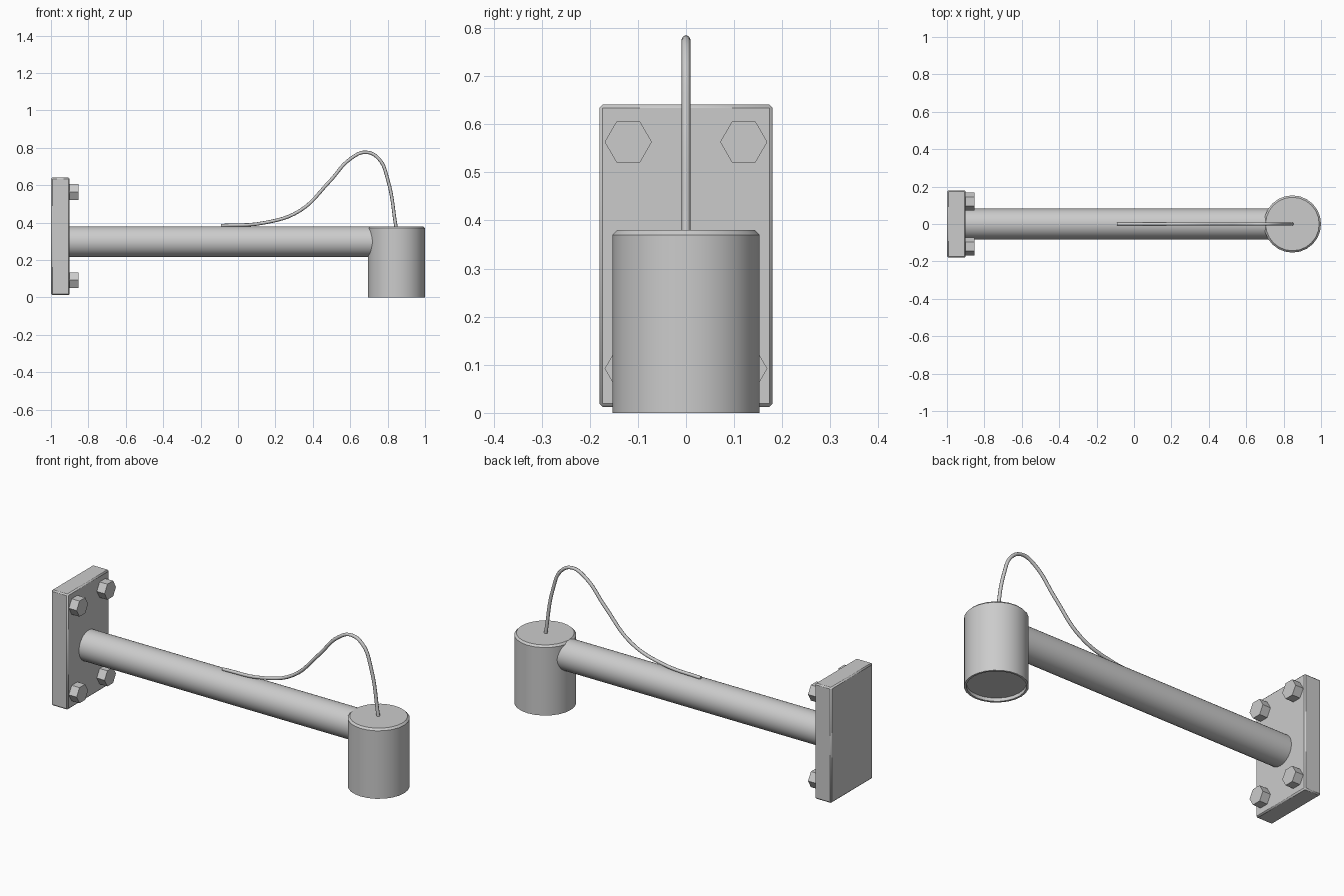
import bpy
import math

if "Cube" in bpy.data.objects:
    bpy.data.objects.remove(bpy.data.objects["Cube"])


def finish(obj, name, bevel=0.0):
    obj.name = name
    if bevel:
        mod = obj.modifiers.new("bevel", 'BEVEL')
        mod.width = bevel
        mod.segments = 1
        mod.limit_method = 'ANGLE'
        mod.angle_limit = math.radians(40)
    bpy.ops.object.shade_smooth_by_angle(angle=math.radians(30))
    return obj


def x_cylinder(name, x0, x1, y, z, radius, sides):
    # cylinder lying along x, with one vertex pair pointing along y
    bpy.ops.mesh.primitive_cylinder_add(
        vertices=sides, radius=radius, depth=x1 - x0,
        location=((x0 + x1) / 2, y, z), rotation=(0, math.pi / 2, 0))
    return finish(bpy.context.object, name)


def lathe(name, profile, sides, center):
    # revolve (radius, z) points about a vertical axis; closed by end poles
    verts, rings = [], []
    for r, z in profile:
        count = 1 if r == 0 else sides
        rings.append(range(len(verts), len(verts) + count))
        for i in range(count):
            a = 2 * math.pi * i / sides
            verts.append((r * math.cos(a), r * math.sin(a), z))
    faces = []
    faces.append(list(reversed(rings[0])))
    for lo, hi in zip(rings, rings[1:]):
        for i in range(sides):
            j = (i + 1) % sides
            faces.append((lo[j], lo[i], hi[i], hi[j]))
    faces.append(list(rings[-1]))
    # profile runs from the recess outward, so the first cap faces down
    for k in range(1, len(faces) - 1):
        faces[k] = tuple(reversed(faces[k]))
    mesh = bpy.data.meshes.new(name)
    mesh.from_pydata(verts, [], faces)
    obj = bpy.data.objects.new(name, mesh)
    obj.location = center
    bpy.context.collection.objects.link(obj)
    bpy.ops.object.select_all(action='DESELECT')
    obj.select_set(True)
    bpy.context.view_layer.objects.active = obj
    return finish(obj, name)


# wall plate
bpy.ops.mesh.primitive_cube_add(size=1, location=(-0.95, 0, 0.3265))
plate = bpy.context.object
plate.scale = (0.1, 0.36, 0.629)
bpy.ops.object.transform_apply(location=False, rotation=False, scale=True)
finish(plate, "wall_plate", 0.007)

# four hexagonal bolt heads, points facing sideways
for y in (-0.12, 0.12):
    for z in (0.092, 0.563):
        x_cylinder("bolt_head", -0.91, -0.853, y, z, 0.049, 6)

# horizontal arm
x_cylinder("arm", -0.91, 0.84, 0, 0.298, 0.082, 32)

# lamp head with a shallow recess underneath
lathe("lamp_head", [(0.142, 0.018), (0.142, 0.0), (0.153, 0.0),
                    (0.153, 0.37), (0.143, 0.38)], 24, (0.847, 0, 0))

# power cable looping from the arm to the lamp head
path = [(-0.09, 0.384), (0.14, 0.399), (0.33, 0.463), (0.488, 0.618),
        (0.605, 0.744), (0.685, 0.776), (0.752, 0.742), (0.80, 0.632),
        (0.845, 0.375)]
curve = bpy.data.curves.new("cable", 'CURVE')
curve.dimensions = '3D'
curve.bevel_depth = 0.009
curve.bevel_resolution = 2
curve.resolution_u = 6
curve.use_fill_caps = True
spline = curve.splines.new('BEZIER')
spline.bezier_points.add(len(path) - 1)
for point, (x, z) in zip(spline.bezier_points, path):
    point.co = (x, 0, z)
    point.handle_left_type = point.handle_right_type = 'AUTO'
bpy.context.collection.objects.link(bpy.data.objects.new("cable", curve))
